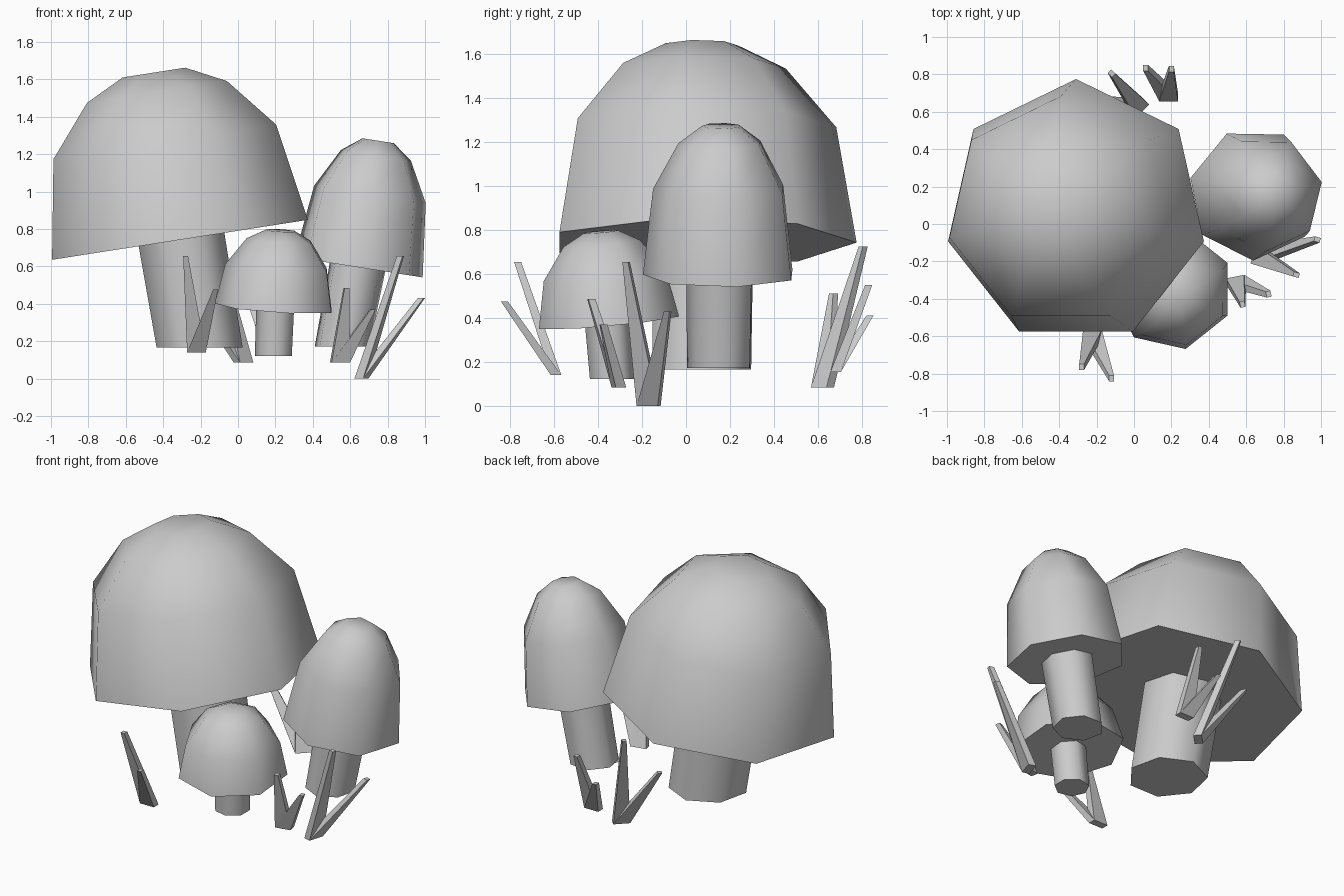
import bpy, bmesh
from math import radians, sin, cos, pi
from mathutils import Vector

cube = bpy.data.objects.get("Cube")
if cube:
    bpy.data.objects.remove(cube)

GREY = (0.6, 0.6, 0.6, 1.0)
grey = bpy.data.materials.new("plain_grey")
grey.use_nodes = True
grey.diffuse_color = GREY
grey.node_tree.nodes["Principled BSDF"].inputs["Base Color"].default_value = GREY


def loft(name, rings, smooth):
    """Closed solid through a list of rings with equal point counts."""
    bm = bmesh.new()
    loops = [[bm.verts.new(p) for p in ring] for ring in rings]
    count = len(loops[0])
    for low, high in zip(loops, loops[1:]):
        for i in range(count):
            j = (i + 1) % count
            bm.faces.new((low[i], low[j], high[j], high[i]))
    bm.faces.new(loops[0][::-1])
    bm.faces.new(loops[-1])
    bmesh.ops.recalc_face_normals(bm, faces=bm.faces)
    mesh = bpy.data.meshes.new(name)
    bm.to_mesh(mesh)
    bm.free()
    mesh.materials.append(grey)
    obj = bpy.data.objects.new(name, mesh)
    bpy.context.collection.objects.link(obj)
    if smooth:
        bpy.ops.object.select_all(action="DESELECT")
        obj.select_set(True)
        bpy.context.view_layer.objects.active = obj
        bpy.ops.object.shade_smooth_by_angle(angle=radians(60))
    return obj


def heptagon(centre, radius, spin, axis=(0, 0, 1)):
    """Seven points around a centre, tilted so the ring faces the axis."""
    tilt = Vector((0, 0, 1)).rotation_difference(Vector(axis))
    points = []
    for i in range(7):
        a = radians(spin) + 2 * pi * i / 7
        points.append(Vector(centre) + tilt @ Vector((radius * cos(a), radius * sin(a), 0)))
    return points


def cap(name, centre, radius, heights, spin, axis):
    up = Vector(axis).normalized()
    rings = [heptagon(Vector(centre) + up * h, radius * scale, spin, up)
             for scale, h in zip((1, 0.87, 0.547, 0.245), heights)]
    loft(name, rings, True)


def stem(name, foot, foot_radius, top, top_radius, spin):
    loft(name, [heptagon(foot, foot_radius, spin), heptagon(top, top_radius, spin)], True)


# Mushrooms
cap("large_cap", (-0.31, 0.065, 0.742), 0.71, (0, 0.53, 0.80, 0.905), 90, (-0.156, 0, 1))
stem("large_stem", (-0.205, 0.06, 0.165), 0.236, (-0.32, 0.065, 0.85), 0.242, 90)

cap("medium_cap", (0.643, 0.16, 0.595), 0.356, (0, 0.395, 0.605, 0.685), -91, (0.157, 0, 1))
stem("medium_stem", (0.556, 0.155, 0.172), 0.15, (0.655, 0.158, 0.68), 0.158, -91)

cap("small_cap", (0.204, -0.35, 0.382), 0.328, (0, 0.215, 0.36, 0.412), 180, (0.06, -0.09, 1))
stem("small_stem", (0.194, -0.335, 0.122), 0.104, (0.206, -0.36, 0.43), 0.107, 180)


# Grass blades: wide at the base, narrow at the tip
def blade(name, base, tip, width_dir):
    wide = Vector(width_dir).normalized()
    thick = Vector((-wide.y, wide.x, 0))
    rings = []
    for centre, w, t in ((base, 0.05, 0.024), (tip, 0.013, 0.016)):
        rings.append([Vector(centre) + wide * w * a + thick * t * b
                      for a, b in ((-1, -1), (1, -1), (1, 1), (-1, 1))])
    loft(name, rings, False)


clumps = {
    "front": ((-0.222, -0.59, 0.14), (1, 0, 0),
              [(-0.28, -0.765, 0.655), (-0.12, -0.825, 0.475)]),
    "back": ((0.03, 0.62, 0.085), (1, 1, 0),
             [(-0.12, 0.805, 0.725), (-0.28, 0.67, 0.51)]),
    "back_left": ((0.185, 0.68, 0.155), (1, 0, 0),
                  [(0.2, 0.83, 0.55), (0.062, 0.835, 0.41)]),
    "front_left": ((0.545, -0.305, 0.085), (1, 0.2, 0),
                   [(0.58, -0.43, 0.485), (0.72, -0.375, 0.37)]),
    "left": ((0.66, -0.17, 0.0), (0.3, 1, 0),
             [(0.868, -0.272, 0.655), (0.98, -0.083, 0.43)]),
}
for place, (base, width_dir, tips) in clumps.items():
    for size, tip in zip(("tall", "short"), tips):
        blade(f"{place}_{size}_blade", base, tip, width_dir)
